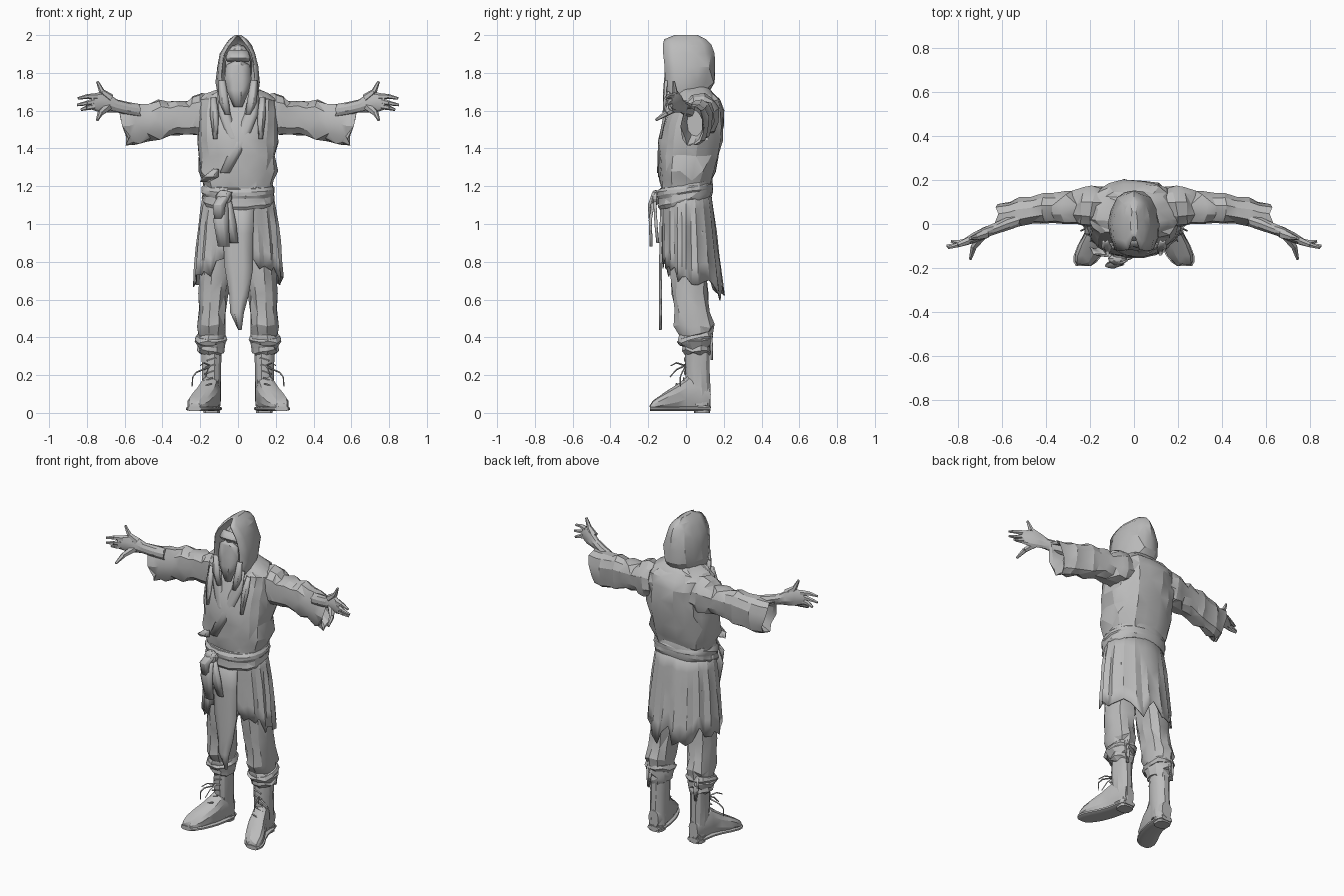
import bpy, bmesh, math, random
from mathutils import Vector, Matrix

grey = bpy.data.materials.new("grey cloth")
grey.diffuse_color = (0.5, 0.5, 0.5, 1)


def finish(name, bm, thick=0):
    bmesh.ops.recalc_face_normals(bm, faces=bm.faces)
    me = bpy.data.meshes.new(name)
    bm.to_mesh(me)
    bm.free()
    me.materials.append(grey)
    ob = bpy.data.objects.new(name, me)
    bpy.context.collection.objects.link(ob)
    if thick:
        mod = ob.modifiers.new("thickness", 'SOLIDIFY')
        mod.thickness = thick
        mod.offset = 0
    return ob


def skin(bm, rows, closed):
    """Bridge rows of points with triangles of alternating direction."""
    grid = [[bm.verts.new(p) for p in r] for r in rows]
    n = len(rows[0])
    for i in range(len(grid) - 1):
        for j in range(n if closed else n - 1):
            k = (j + 1) % n
            a, b, c, d = grid[i][j], grid[i][k], grid[i + 1][k], grid[i + 1][j]
            for f in ([(a, b, c), (a, c, d)] if (i + j) % 2 else [(a, b, d), (b, c, d)]):
                bm.faces.new(f)
    return grid


def loft(name, rings, axis='z', n=12, jitter=0.0, box=1.0, side=1, seed=1):
    """Rings are (x, y, z, radius_u, radius_v, tilt)."""
    rnd = random.Random(seed)
    U, V, W = {'z': ((1, 0, 0), (0, 1, 0), (0, 0, 1)),
               'x': ((0, 1, 0), (0, 0, 1), (1, 0, 0)),
               'y': ((1, 0, 0), (0, 0, 1), (0, 1, 0))}[axis]
    U, V, W = Vector(U), Vector(V), Vector(W)
    rows = []
    for r in rings:
        tilt = r[5] if len(r) > 5 else 0
        row = []
        for j in range(n):
            a = math.tau * (j + 0.5) / n
            c, s = math.cos(a), math.sin(a)
            k = 1 + rnd.uniform(-jitter, jitter)
            u = math.copysign(abs(c) ** box, c) * r[3] * k
            v = math.copysign(abs(s) ** box, s) * r[4] * k
            p = Vector(r[:3]) + U * u + V * v + W * (tilt * v + rnd.uniform(-.15, .15) * jitter)
            p.x *= side
            row.append(p)
        rows.append(row)
    bm = bmesh.new()
    grid = skin(bm, rows, True)
    bm.faces.new(grid[0])
    bm.faces.new(grid[-1])
    return finish(name, bm)


def ribbon(name, pts, ridge=0.012, thick=0.008, side=1):
    """Cloth strip through (x, y, z, half_width) with a raised middle."""
    bm = bmesh.new()
    skin(bm, [[Vector((side * (x + w * t), y - ridge * (1 - abs(t)), z))
               for t in (-1, -0.4, 0.3, 1)] for x, y, z, w in pts], False)
    return finish(name, bm, thick)


def rod(name, pts, r0, r1, side=1, n=5):
    """Tapered round bar through points."""
    bm = bmesh.new()
    m = len(pts) - 1
    for i in range(m):
        p, q = [Vector((side * v[0], v[1], v[2])) for v in pts[i:i + 2]]
        mat = Matrix.Translation((p + q) / 2) @ (q - p).to_track_quat('Z', 'Y').to_matrix().to_4x4()
        bmesh.ops.create_cone(bm, cap_ends=True, segments=n, depth=(q - p).length, matrix=mat,
                              radius1=r0 + (r1 - r0) * i / m, radius2=r0 + (r1 - r0) * (i + 1) / m)
    return finish(name, bm)


def ball(name, loc, size):
    bm = bmesh.new()
    bmesh.ops.create_uvsphere(bm, u_segments=9, v_segments=7, radius=1,
                              matrix=Matrix.Translation(loc) @ Matrix.Diagonal((*size, 1)))
    return finish(name, bm)


# Tunic body: (z, half width, front y, back y)
body = [(1.19, .175, -.13, .13), (1.23, .188, -.14, .14), (1.28, .205, -.146, .16),
        (1.36, .2, -.143, .178), (1.44, .208, -.143, .19), (1.52, .207, -.13, .197),
        (1.6, .21, -.1, .197), (1.655, .205, -.075, .178), (1.685, .17, -.065, .15),
        (1.71, .11, -.06, .13), (1.73, .07, -.05, .1)]
loft("tunic", [(0, (f + b) / 2, z, w, (b - f) / 2) for z, w, f, b in body],
     n=20, jitter=.05, box=.8, seed=4)

# Crossed lapels, hood drapes and folds on the chest
ribbon("upper_lapel", [(.085, -.088, 1.7, .025), (.07, -.108, 1.58, .035),
                       (.01, -.138, 1.43, .035), (-.07, -.143, 1.27, .025)], ridge=.009)
ribbon("under_lapel", [(-.085, -.088, 1.7, .025), (-.07, -.105, 1.58, .03),
                       (-.03, -.133, 1.46, .025), (-.01, -.136, 1.42, .015)], ridge=.008)
ribbon("waist_fold", [(-.18, -.105, 1.225, .02), (-.145, -.135, 1.25, .04), (-.115, -.14, 1.29, .012)])
for s in (1, -1):
    ribbon("hood_drape", [(.085, -.1, 1.76, .015), (.075, -.108, 1.65, .025),
                          (.055, -.112, 1.58, .012)], side=s)
    ribbon("chest_fold", [(.13, -.075, 1.67, .012), (.125, -.105, 1.58, .022),
                          (.12, -.132, 1.45, .008)], side=s)

# Head, brow and face cloth
ball("head", (0, -.005, 1.83), (.078, .088, .125))
loft("neck", [(0, .01, 1.68, .06, .06), (0, .01, 1.76, .055, .06)], n=10)
ribbon("face_cloth", [(0, -.085, 1.86, .02), (0, -.088, 1.84, .062), (0, -.095, 1.77, .07),
                      (0, -.1, 1.71, .06), (0, -.1, 1.62, .02)], ridge=.024)
ribbon("brow", [(0, -.07, 1.92, .05), (0, -.09, 1.88, .064), (0, -.08, 1.862, .058)], ridge=.012)

# Hood: (z, half width, half opening, front y, back y)
rnd = random.Random(3)
rows = []
for z, rx, w, f, b in [(1.61, .08, .055, -.1, .10), (1.68, .1, .072, -.115, .105),
                       (1.75, .112, .088, -.11, .15), (1.83, .106, .086, -.112, .157),
                       (1.9, .09, .074, -.12, .142), (1.945, .068, .05, -.122, .13),
                       (1.975, .045, .025, -.115, .11), (1.997, .015, .006, -.06, .06)]:
    gap = math.asin(w / rx)
    ry = (b - f) / (1 + math.cos(gap))
    row = []
    for j in range(13):
        a = gap + (math.tau - 2 * gap) * j / 12
        k = 1 + (rnd.uniform(-.06, .05) if 0 < j < 12 else 0)
        row.append(Vector((rx * k * math.sin(a), b - ry - ry * k * math.cos(a), z)))
    rows.append(row)
bm = bmesh.new()
bm.faces.new(skin(bm, rows, False)[-1])
finish("hood", bm, .007)

# Belt with a second wrap, knot and hanging tails
loft("belt", [(0, -.003, 1.11, .18, .137, .25), (0, -.003, 1.13, .192, .146, .26),
              (0, -.003, 1.16, .187, .143, .27), (0, -.003, 1.2, .188, .146, .28),
              (0, -.003, 1.225, .175, .135, .28)],
     n=20, jitter=.025, box=.85)
loft("belt_wrap", [(0, -.005, 1.15, .185, .143, .12), (0, -.005, 1.17, .195, .15, .14),
                   (0, -.005, 1.19, .193, .149, .15), (0, -.005, 1.205, .18, .14, .15)],
     n=20, jitter=.015, box=.85, seed=8)
ball("knot", (-.075, -.16, 1.14), (.045, .028, .04))
ribbon("sash_loop", [(-.06, -.165, 1.17, .03), (-.1, -.19, 1.1, .032), (-.1, -.185, 1.03, .025)])
ribbon("sash_tail", [(-.08, -.165, 1.13, .025), (-.09, -.185, 1.02, .04), (-.075, -.18, .88, .03)])
ribbon("sash_tail", [(-.06, -.16, 1.12, .025), (-.045, -.155, 1.0, .035), (-.02, -.145, .9, .02)])

# Ragged skirt with pleats and a hem that varies with the angle
rnd = random.Random(7)
hems = [(0, .8), (25, .8), (45, .75), (65, .74), (85, .69), (110, .71), (140, .67),
        (160, .6), (180, .72)]
rows, N = [], 36
for j in range(N):
    deg = 360 * j / N
    d = min(deg, 360 - deg)
    for (d0, h0), (d1, h1) in zip(hems, hems[1:]):
        if d0 <= d <= d1:
            hem = h0 + (h1 - h0) * (d - d0) / (d1 - d0)
    hem += rnd.uniform(-.04, .06)
    pleat = (.03 if j % 2 else -.025) + rnd.uniform(-.02, .02)
    col = []
    for i in range(6):
        z = 1.18 + (hem - 1.18) * i / 5
        t = (1.18 - z) / .5
        k = 1 + (pleat + rnd.uniform(-.012, .012)) * min(1, i / 2)
        a = math.radians(deg)
        ry = .13 + (.058 * t if d > 90 else -.01 * t)
        rx = .18 + .075 * t - .025 * t * t
        col.append(Vector((rx * k * math.sin(a), -ry * k * math.cos(a), z)))
    rows.append(col)
bm = bmesh.new()
skin(bm, rows + [rows[0]], False)
bmesh.ops.remove_doubles(bm, verts=bm.verts, dist=1e-5)
finish("skirt", bm, .006)
ribbon("front_panel", [(0, -.123, 1.16, .085), (0, -.128, .95, .08), (.005, -.13, .77, .075),
                       (.005, -.131, .62, .05), (-.005, -.131, .53, .035), (.01, -.13, .44, .006)])

fingers = [[(.675, -.045, 1.665), (.72, -.06, 1.70), (.745, -.065, 1.755)],
           [(.75, -.075, 1.675), (.80, -.095, 1.675), (.847, -.108, 1.665)],
           [(.76, -.08, 1.65), (.80, -.095, 1.64), (.852, -.1, 1.63)],
           [(.76, -.08, 1.625), (.80, -.085, 1.615), (.832, -.078, 1.605)],
           [(.69, -.05, 1.62), (.73, -.105, 1.585), (.745, -.16, 1.55)]]
foot = [(.14, .128, .08, .032, .055), (.14, .08, .095, .05, .085), (.15, .01, .105, .052, .092),
        (.167, -.045, .082, .057, .07), (.19, -.095, .066, .062, .054),
        (.21, -.14, .05, .06, .038), (.222, -.17, .04, .048, .027), (.23, -.187, .034, .03, .016)]
for s, tag in ((-1, "left"), (1, "right")):
    # Wide wrinkled sleeve with a hollow slanted cuff
    loft(tag + "_sleeve", [(.15, .08, 1.578, .09, .1), (.19, .08, 1.578, .094, .11),
                           (.23, .082, 1.575, .09, .1), (.27, .075, 1.563, .074, .09),
                           (.32, .078, 1.567, .078, .093), (.37, .072, 1.555, .066, .096),
                           (.42, .072, 1.553, .07, .11), (.47, .062, 1.54, .06, .098),
                           (.53, .055, 1.53, .066, .106), (.57, .042, 1.52, .06, .1, .1),
                           (.605, .035, 1.518, .06, .108, .2), (.599, .035, 1.518, .05, .095, .2),
                           (.53, .05, 1.54, .045, .075)], 'x', 11, .09, .85, s, 3)
    # Forearm, palm and splayed fingers
    loft(tag + "_forearm_and_palm", [(.52, .02, 1.6, .03, .035), (.58, 0, 1.61, .032, .036),
                                     (.64, -.025, 1.625, .026, .034), (.68, -.04, 1.64, .026, .048),
                                     (.73, -.062, 1.645, .024, .052), (.775, -.085, 1.645, .015, .04)],
         'x', 10, .04, side=s)
    for i, f in enumerate(fingers):
        rod(tag + "_finger", f, .024 if i in (0, 4) else .018, .007, s, 6)
    # Baggy trouser leg gathered at the calf
    loft(tag + "_trouser_leg", [(.108, .01, .95, .09, .1), (.115, .015, .82, .09, .1),
                                (.125, .02, .72, .084, .1), (.132, .02, .62, .08, .1),
                                (.136, .035, .54, .075, .095), (.14, .045, .46, .08, .103),
                                (.14, .05, .405, .07, .085), (.146, .05, .375, .082, .09),
                                (.142, .055, .345, .068, .073), (.146, .055, .325, .075, .075),
                                (.14, .06, .305, .05, .06)], 'z', 11, .09, .9, s, 5)
    loft(tag + "_calf_wrap", [(.143, .05, .375, .078, .085, .2), (.143, .05, .39, .086, .098, .2),
                              (.143, .05, .41, .076, .088, .2)], 'z', 12, .05, .9, s, 2)
    ribbon(tag + "_loose_strip", [(.16, .135, .42, .02), (.165, .14, .35, .015), (.165, .142, .28, .004)],
           side=s)
    # Boot with sole, heel and laces
    loft(tag + "_boot_shaft", [(.14, .06, .36, .055, .066), (.14, .06, .25, .051, .066),
                               (.14, .063, .14, .05, .066), (.14, .07, .04, .048, .058)],
         'z', 12, .04, .9, s)
    loft(tag + "_boot_foot", foot, 'y', 12, .035, .78, s)
    loft(tag + "_boot_sole", [(x, y * 1.02, .022, w + .006, .013) for x, y, z, w, h in foot],
         'y', 12, 0, .7, s)
    loft(tag + "_boot_heel", [(.14, .085, 0, .045, .042), (.14, .085, .04, .048, .045)],
         'z', 10, 0, .7, s)
    for i, (z, y) in enumerate([(.29, -.006), (.255, -.006), (.22, -.006), (.185, -.012), (.155, -.05)]):
        rod(tag + "_lace", [(.115 + .006 * i, y, z), (.165 + .006 * i, y, z - .015)], .005, .005, s)
    for strand in ([(.15, -.005, .25), (.18, -.05, .265), (.2, -.08, .25)],
                   [(.15, -.005, .25), (.16, -.05, .23), (.17, -.085, .19)],
                   [(.16, -.005, .24), (.22, -.02, .215), (.24, -.03, .19), (.243, -.03, .14)]):
        rod(tag + "_lace_end", strand, .005, .003, s, 4)

# Smooth shading that keeps the fold edges sharp
for ob in bpy.data.objects:
    ob.select_set(True)
bpy.context.view_layer.objects.active = bpy.data.objects["tunic"]
bpy.ops.object.shade_smooth_by_angle(angle=math.radians(22))
